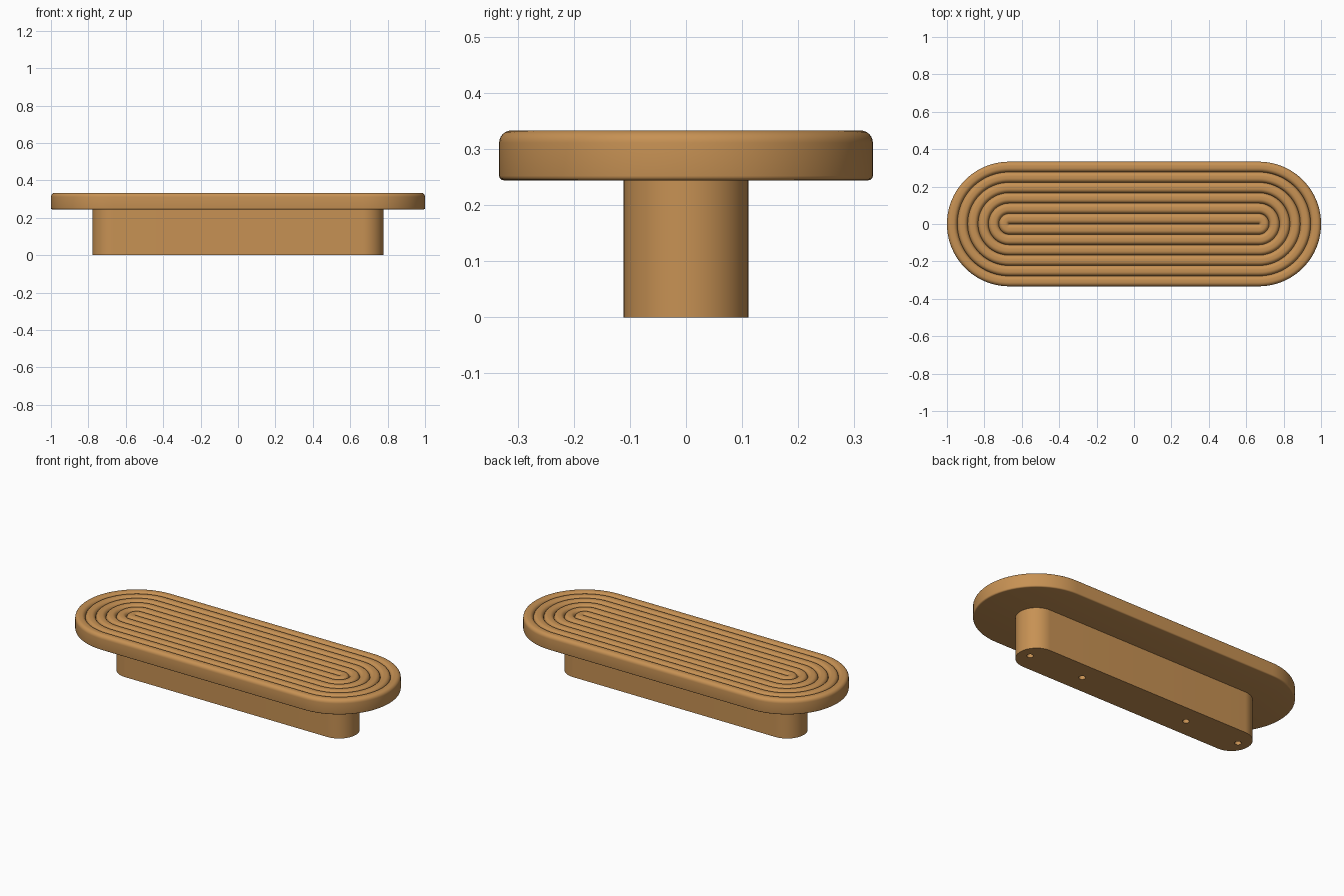
import bpy, bmesh, math

if "Cube" in bpy.data.objects:
    bpy.data.objects.remove(bpy.data.objects["Cube"])

HALF = 0.667      # half length of the straight section
SEG = 40          # segments per rounded end

wood = bpy.data.materials.new("warm_tan")
wood.diffuse_color = (0.57, 0.285, 0.088, 1)
wood.use_nodes = True
wood.node_tree.nodes["Principled BSDF"].inputs["Base Color"].default_value = wood.diffuse_color


def stadium(bm, r, z):
    """Ring of vertices: two half circles joined by straight sides."""
    ring = []
    for side in (1, -1):
        for i in range(SEG + 1):
            a = -math.pi / 2 + math.pi * i / SEG
            ring.append(bm.verts.new((side * (HALF + r * math.cos(a)), side * r * math.sin(a), z)))
    return ring


def loft(name, profile, cap_top):
    """Skin a list of (radius, z) stadium rings; bottom is always capped."""
    bm = bmesh.new()
    rings = [stadium(bm, r, z) for r, z in profile]
    for a, b in zip(rings, rings[1:]):
        n = len(a)
        for i in range(n):
            j = (i + 1) % n
            bm.faces.new((a[i], a[j], b[j], b[i]))
    bm.faces.new(rings[0][::-1])
    if cap_top:
        bm.faces.new(rings[-1])
    bmesh.ops.remove_doubles(bm, verts=bm.verts, dist=1e-6)
    bmesh.ops.recalc_face_normals(bm, faces=bm.faces)
    me = bpy.data.meshes.new(name)
    bm.to_mesh(me)
    bm.free()
    ob = bpy.data.objects.new(name, me)
    bpy.context.collection.objects.link(ob)
    me.materials.append(wood)
    return ob


def smooth(ob):
    bpy.ops.object.select_all(action='DESELECT')
    ob.select_set(True)
    bpy.context.view_layer.objects.active = ob
    bpy.ops.object.shade_smooth_by_angle(angle=math.radians(35))


# Top plate: rounded lower edge, then six concentric rounded ridges
R, Z0, Z1 = 0.3333, 0.2445, 0.3333
RIDGES, ROUND, LOW = 6, 0.022, 0.008
pitch = R / RIDGES
profile = []
for i in range(5):
    a = math.pi / 2 * i / 4
    profile.append((R - LOW + LOW * math.sin(a), Z0 + LOW - LOW * math.cos(a)))
for k in range(RIDGES, 0, -1):
    outer, inner = k * pitch, (k - 1) * pitch
    arc = [math.pi / 2 * i / 6 for i in range(7)]
    up = [(outer - ROUND + ROUND * math.cos(a), Z1 - ROUND + ROUND * math.sin(a)) for a in arc]
    down = [(inner + ROUND - ROUND * math.cos(a), Z1 - ROUND + ROUND * math.sin(a)) for a in arc[::-1]]
    profile += up + down[:-1]
profile.append((0.0, Z1 - ROUND))
plate = loft("ridged_top_plate", profile, False)
smooth(plate)

# Mounting foot with four screw holes in its underside
foot = loft("mounting_foot", [(0.111, 0.0), (0.111, Z0 + 0.002)], True)
for x in (-0.711, -0.3555, 0.3555, 0.711):
    bpy.ops.mesh.primitive_cylinder_add(vertices=24, radius=0.018, depth=0.2, location=(x, 0, 0))
    cutter = bpy.context.object
    cutter.name = "screw_hole_cutter"
    cutter.hide_render = True
    cutter.data.materials.append(wood)
    mod = foot.modifiers.new("screw_hole", 'BOOLEAN')
    mod.operation = 'DIFFERENCE'
    mod.solver = 'EXACT'
    mod.object = cutter
    bpy.context.view_layer.objects.active = foot
    bpy.ops.object.modifier_apply(modifier=mod.name)
    bpy.data.objects.remove(cutter, do_unlink=True)
smooth(foot)
